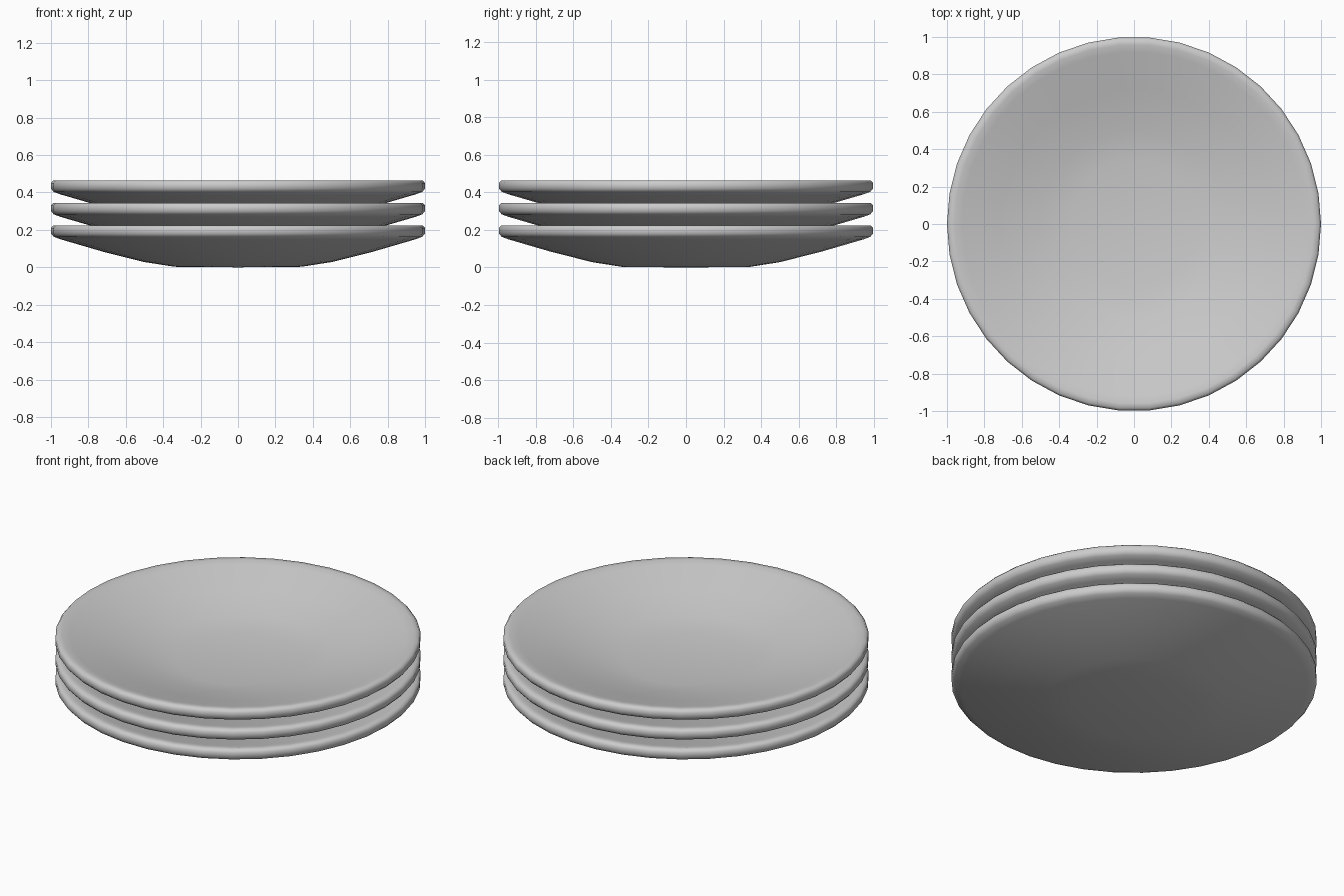
import bpy, bmesh, math

if "Cube" in bpy.data.objects:
    bpy.data.objects.remove(bpy.data.objects["Cube"])

SIDES = 38
SPACING = 0.12

# Half section of one shallow dish: underside, rounded rim, hollow top
PROFILE = [(0, 0.0), (0.34, 0.003), (0.50, 0.028), (0.72, 0.083), (0.95, 0.150),
           (0.985, 0.163), (1.0, 0.180), (1.0, 0.210), (0.988, 0.224), (0.96, 0.224),
           (0.92, 0.214), (0.72, 0.153), (0.50, 0.098), (0.34, 0.073), (0, 0.07)]


def make_plate(name, z):
    bm = bmesh.new()
    verts = [bm.verts.new((r, 0, h)) for r, h in PROFILE]
    edges = [bm.edges.new(pair) for pair in zip(verts, verts[1:])]
    bmesh.ops.spin(bm, geom=verts + edges, axis=(0, 0, 1), cent=(0, 0, 0),
                   angle=2 * math.pi, steps=SIDES)
    bmesh.ops.remove_doubles(bm, verts=bm.verts, dist=1e-4)
    bmesh.ops.recalc_face_normals(bm, faces=bm.faces)
    for f in bm.faces:
        f.smooth = True
    mesh = bpy.data.meshes.new(name)
    bm.to_mesh(mesh)
    bm.free()
    obj = bpy.data.objects.new(name, mesh)
    obj.location.z = z
    bpy.context.collection.objects.link(obj)


# Stack of three plates
for i, level in enumerate(("bottom", "middle", "top")):
    make_plate(level + "_plate", i * SPACING)
